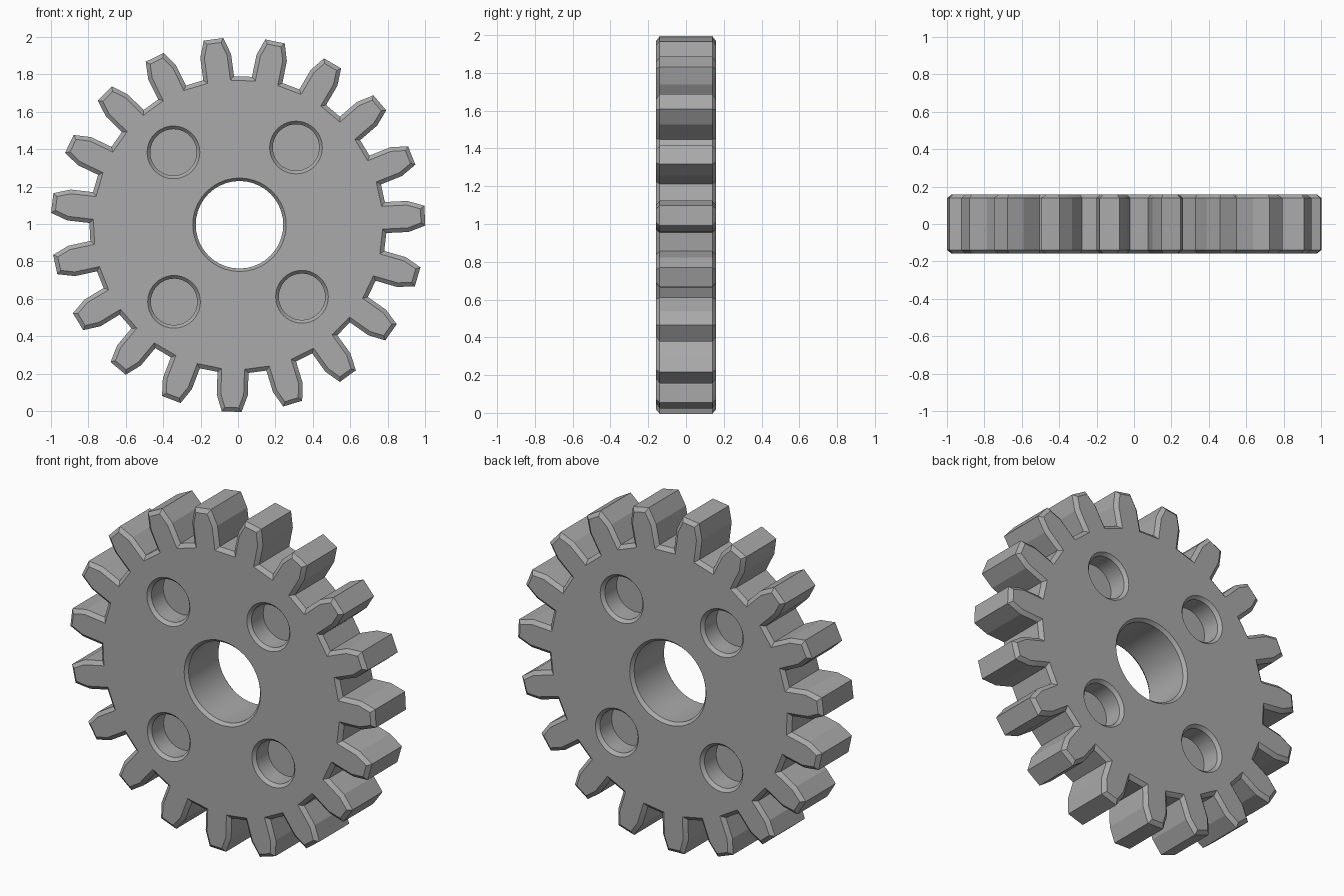
import bpy, bmesh, math
from mathutils import Vector

cube = bpy.data.objects.get("Cube")
if cube:
    bpy.data.objects.remove(cube, do_unlink=True)

TEETH = 19
HALF = 0.158       # half of the gear's thickness
CHAMFER = 0.022
FLOOR = 0.03       # depth of the pocket floors from the mid plane
CENTRE = Vector((0.0, 0.996))


def gear_outline():
    """Counter-clockwise tooth outline around the origin."""
    half_tooth = [(0.79, -0.083), (0.91, -0.083), (1.0, -0.053)]
    tooth = half_tooth + [(r, -w) for r, w in reversed(half_tooth)]
    points = []
    for i in range(TEETH):
        angle = math.radians(2.8) + math.tau * i / TEETH
        c, s = math.cos(angle), math.sin(angle)
        points += [Vector((r * c - w * s, r * s + w * c)) for r, w in tooth]
    return points


def circle(x, z, radius, sides=40):
    return [Vector((x + radius * math.cos(math.tau * i / sides),
                    z + radius * math.sin(math.tau * i / sides))) for i in range(sides)]


def inset(points, d):
    """Move every side of the outline inward by d."""
    result = []
    for i, p in enumerate(points):
        a = (p - points[i - 1]).normalized()
        b = (points[(i + 1) % len(points)] - p).normalized()
        na, nb = Vector((-a.y, a.x)), Vector((-b.y, b.x))
        result.append(p + (na + nb) * (d / (1 + na.dot(nb))))
    return result


def ring(bm, points, y):
    verts = [bm.verts.new((p.x + CENTRE.x, y, p.y + CENTRE.y)) for p in points]
    edges = [bm.edges.new((verts[i - 1], v)) for i, v in enumerate(verts)]
    return verts, edges


def bridge(bm, rings):
    for (low, _), (high, _) in zip(rings, rings[1:]):
        for i in range(len(low)):
            bm.faces.new((low[i - 1], low[i], high[i], high[i - 1]))


bm = bmesh.new()
front, back = [], []
shoulder = HALF - CHAMFER * 0.85

# Toothed rim with chamfered edges
outline = gear_outline()
small = inset(outline, CHAMFER)
rim = [ring(bm, small, -HALF), ring(bm, outline, -shoulder),
       ring(bm, outline, shoulder), ring(bm, small, HALF)]
bridge(bm, rim)
front += rim[0][1]
back += rim[-1][1]

# Axle hole
bore = [ring(bm, circle(0.008, 0, r), y) for r, y in
        ((0.25, -HALF), (0.234, -shoulder), (0.234, shoulder), (0.25, HALF))]
bridge(bm, bore)
front += bore[0][1]
back += bore[-1][1]

# Four round blind pockets on each side
for x, z in ((-0.345, 0.387), (0.31, 0.413), (0.342, -0.385), (-0.342, -0.412)):
    for side, edges in ((-1, front), (1, back)):
        pocket = [ring(bm, circle(x, z, r), side * y) for r, y in
                  ((0.141, HALF), (0.124, shoulder), (0.124, FLOOR))]
        bridge(bm, pocket)
        bm.faces.new(pocket[-1][0])
        edges += pocket[0][1]

# Flat side faces around the holes
for edges, direction in ((front, -1), (back, 1)):
    bmesh.ops.triangle_fill(bm, use_beauty=True, use_dissolve=False,
                            edges=edges, normal=(0, direction, 0))
bmesh.ops.recalc_face_normals(bm, faces=bm.faces[:])

mesh = bpy.data.meshes.new("gear_wheel")
bm.to_mesh(mesh)
bm.free()
gear = bpy.data.objects.new("gear_wheel", mesh)
bpy.context.collection.objects.link(gear)

# Plain grey metal
colour = (0.4, 0.4, 0.4, 1)
mat = bpy.data.materials.new("grey")
mat.use_nodes = True
mat.diffuse_color = colour
mat.node_tree.nodes["Principled BSDF"].inputs["Base Color"].default_value = colour
mesh.materials.append(mat)

# Smooth the round holes, keep the tooth edges crisp
bpy.ops.object.select_all(action="DESELECT")
gear.select_set(True)
bpy.context.view_layer.objects.active = gear
bpy.ops.object.shade_smooth_by_angle(angle=math.radians(12))
